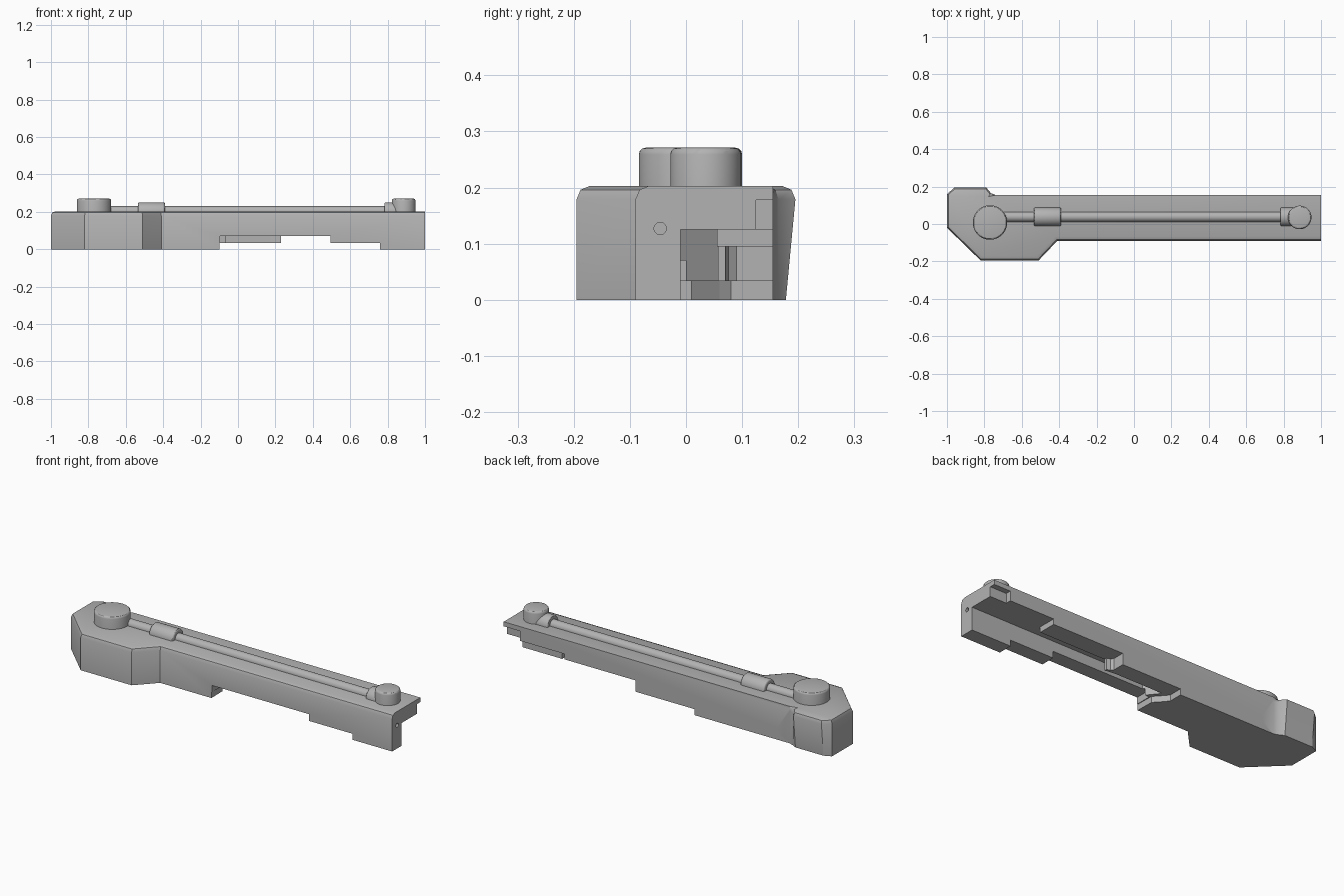
import bpy, bmesh, math
from mathutils import Matrix, Vector

if "Cube" in bpy.data.objects:
    bpy.data.objects.remove(bpy.data.objects["Cube"])

grey = bpy.data.materials.new("plain_grey")
grey.diffuse_color = (0.45, 0.45, 0.45, 1)
grey.use_nodes = True
grey.node_tree.nodes["Principled BSDF"].inputs["Base Color"].default_value = grey.diffuse_color


def finish(bm, name):
    bmesh.ops.recalc_face_normals(bm, faces=bm.faces)
    me = bpy.data.meshes.new(name)
    bm.to_mesh(me)
    bm.free()
    me.materials.append(grey)
    ob = bpy.data.objects.new(name, me)
    bpy.context.collection.objects.link(ob)
    return ob


def prism_bm(outline, z0, z1):
    bm = bmesh.new()
    face = bm.faces.new([bm.verts.new((x, y, z0)) for x, y in outline])
    r = bmesh.ops.extrude_face_region(bm, geom=[face])
    for v in r["geom"]:
        if isinstance(v, bmesh.types.BMVert):
            v.co.z = z1
    return bm


def prism(name, outline, z0, z1):
    return finish(prism_bm(outline, z0, z1), name)


def rect(x0, x1, y0, y1):
    return [(x0, y0), (x1, y0), (x1, y1), (x0, y1)]


def cylinder(name, p0, p1, r, bevel=0.0, seg=48, caps=(0, 1)):
    # Cylinder between two points, with optional rounding on chosen rims
    p0, p1 = Vector(p0), Vector(p1)
    d = p1 - p0
    bm = bmesh.new()
    m = Matrix.Translation((p0 + p1) / 2) @ d.to_track_quat('Z', 'Y').to_matrix().to_4x4()
    bmesh.ops.create_cone(bm, cap_ends=True, segments=seg, radius1=r, radius2=r,
                          depth=d.length)
    if bevel:
        rims = [e for e in bm.edges
                if abs(e.verts[0].co.z - e.verts[1].co.z) < 1e-6
                and (e.verts[0].co.z > 0) in caps]
        bmesh.ops.bevel(bm, geom=rims, offset=bevel, segments=3, profile=0.5,
                        affect='EDGES')
    bm.transform(m)
    return finish(bm, name)


def cut(target, cutter):
    cutter.hide_render = True
    cutter.hide_viewport = True
    mod = target.modifiers.new(cutter.name, 'BOOLEAN')
    mod.operation = 'DIFFERENCE'
    mod.solver = 'EXACT'
    mod.object = cutter


def smooth(ob):
    bpy.ops.object.select_all(action='DESELECT')
    ob.select_set(True)
    bpy.context.view_layer.objects.active = ob
    bpy.ops.object.shade_smooth_by_angle(angle=math.radians(30))


# Housing: long bar with a widened head, chamfered along the top front and head
plan = [(-1, -0.02), (-0.82, -0.195), (-0.51, -0.195), (-0.41, -0.09), (1, -0.09),
        (1, 0.155), (-0.74, 0.155), (-0.765, 0.165), (-0.79, 0.195),
        (-0.96, 0.195), (-1, 0.16)]
bm = prism_bm(plan, 0, 0.203)
top = []
for e in bm.edges:
    a, b = (v.co for v in e.verts)
    mid = (a + b) / 2
    bar_back = abs(mid.y - 0.155) < 0.004 and mid.x > -0.7
    if min(a.z, b.z) > 0.2 and mid.x < 0.99 and not bar_back:
        top.append(e)
bmesh.ops.bevel(bm, geom=top, offset=0.024, segments=2, profile=0.5, affect='EDGES')
# Head back face leans inwards towards the base
for v in bm.verts:
    if v.co.z < 0.001 and v.co.y > 0.18:
        v.co.y = 0.178
housing = finish(bm, "housing")

# Underside recesses
cut(housing, prism("end_recess", rect(0.63, 1.1, -0.01, 0.3), -0.1, 0.125))
cut(housing, prism("back_recess", [(0.2, 0.3), (0.2, 0.09), (0.21, 0.076), (0.23, 0.07),
                                   (0.23, -0.01), (0.64, -0.01), (0.64, 0.3)], -0.1, 0.095))
cut(housing, prism("channel", [(0.64, -0.01), (0.64, 0.055), (0.24, 0.055), (0.21, 0.06),
                               (0.17, 0.065), (-0.12, 0.065), (-0.06, -0.01)], -0.1, 0.1251))
cut(housing, prism("low_recess", [(-0.095, -0.3), (0.76, -0.3), (0.76, 0.3), (-0.16, 0.3),
                                  (-0.16, 0.08), (-0.145, 0.06), (-0.1, 0.01)], -0.1, 0.033))
cut(housing, prism("front_notch", [(-0.095, -0.3), (0.495, -0.3), (0.495, 0.0),
                                   (-0.095, 0.0)], -0.1, 0.07))
# Undercut below the lip at the narrow end
cut(housing, prism("lip_recess", rect(0.9, 1.1, 0.125, 0.3), -0.1, 0.178))
# Socket under the head and round relief at the head end
cut(housing, cylinder("head_socket", (-0.6, -0.08, -0.05), (-0.6, -0.08, 0.1), 0.075))
cut(housing, cylinder("end_relief", (-1.1, 0.04, 0), (-0.86, 0.04, 0), 0.055))
# Screw holes
for i, (x, z) in enumerate([(0.87, 0.155), (0.62, 0.15), (-0.66, 0.045)]):
    cut(housing, cylinder(f"back_hole_{i}", (x, 0.13, z), (x, 0.25, z), 0.014, seg=20))
cut(housing, cylinder("end_hole", (0.96, -0.046, 0.127), (1.1, -0.046, 0.127), 0.011, seg=20))
smooth(housing)

# Rod along the top with its collars and end knobs
Y = 0.038
for ob in (
    cylinder("rod", (-0.72, Y, 0.203), (0.86, Y, 0.203), 0.027),
    cylinder("middle_collar", (-0.535, Y, 0.2), (-0.39, Y, 0.2), 0.05, 0.008),
    cylinder("end_collar", (0.782, Y, 0.2), (0.87, Y, 0.2), 0.05, 0.008),
    cylinder("large_knob", (-0.77, 0.008, 0.15), (-0.77, 0.008, 0.271), 0.092, 0.012, 64, (1,)),
    cylinder("small_knob", (0.886, 0.035, 0.15), (0.886, 0.035, 0.271), 0.063, 0.012, 48, (1,)),
):
    smooth(ob)
